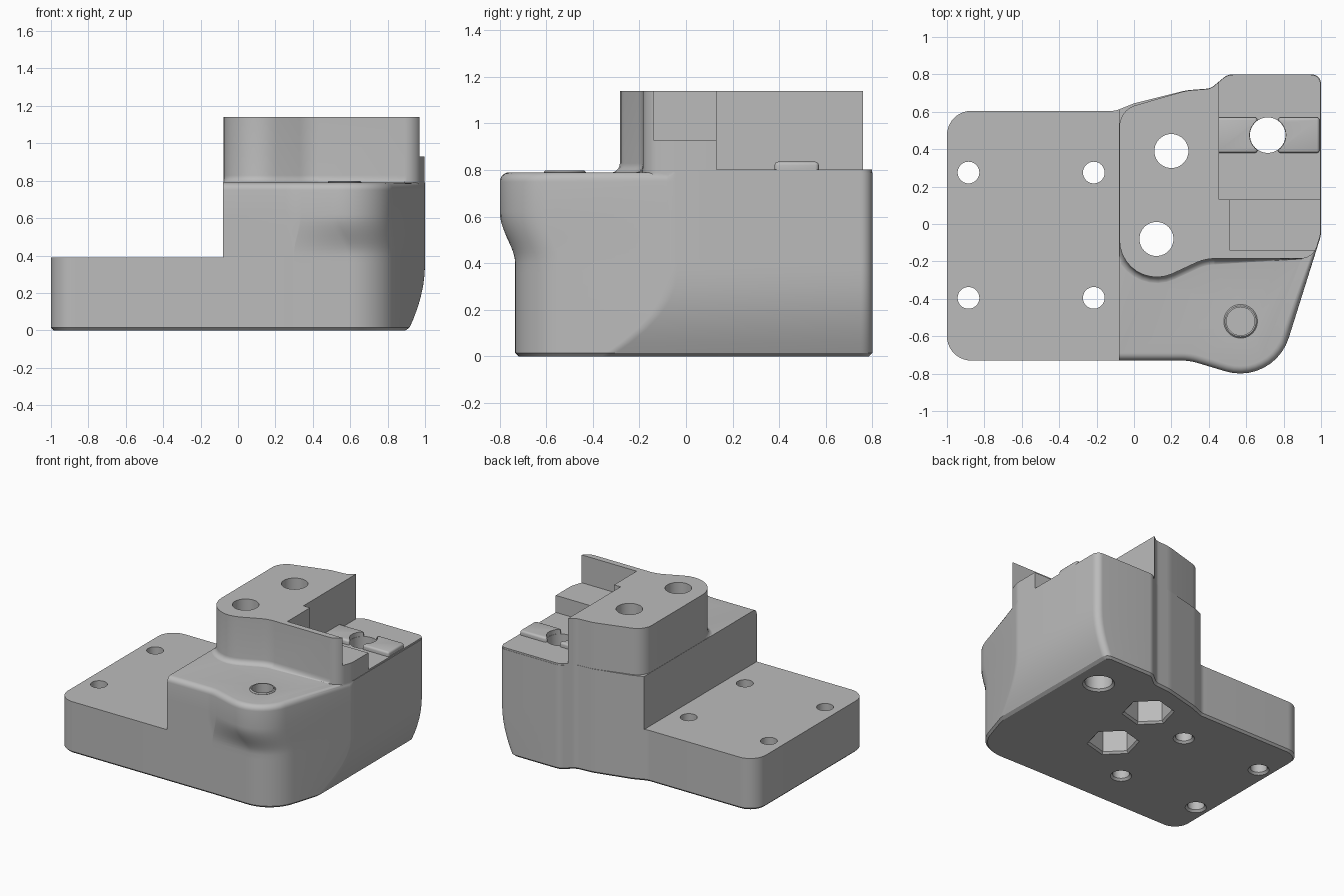
import bpy, bmesh, math
from mathutils import Vector

if "Cube" in bpy.data.objects:
    bpy.data.objects.remove(bpy.data.objects["Cube"])

grey = bpy.data.materials.new("plain grey")
grey.use_nodes = True
grey.diffuse_color = (0.5, 0.5, 0.5, 1)
grey.node_tree.nodes["Principled BSDF"].inputs["Base Color"].default_value = (0.5, 0.5, 0.5, 1)


def clamp(v):
    return max(0.0, min(1.0, v))


def rounded(corners, seg=10):
    """Polygon of (x, y, radius) corners with filleted corners."""
    pts = []
    for i, (x, y, r) in enumerate(corners):
        p = Vector((x, y))
        a = (Vector(corners[i - 1][:2]) - p).normalized()
        b = (Vector(corners[(i + 1) % len(corners)][:2]) - p).normalized()
        half = a.angle(b) / 2
        centre = p + (a + b).normalized() * (r / math.sin(half))
        start = p + a * (r / math.tan(half)) - centre
        end = p + b * (r / math.tan(half)) - centre
        sweep = start.angle_signed(end)
        for k in range(seg + 1):
            t = -sweep * k / seg
            c, s = math.cos(t), math.sin(t)
            pts.append(centre + Vector((start.x * c - start.y * s, start.x * s + start.y * c)))
    return pts


def inset(pts, amount):
    """Move each point inwards by amount(point)."""
    out = []
    for i, p in enumerate(pts):
        t = (pts[(i + 1) % len(pts)] - pts[i - 1]).normalized()
        out.append(p + Vector((-t.y, t.x)) * amount(p))
    return out


def loft(name, rings):
    """Solid through a list of (outline, z)."""
    bm = bmesh.new()
    rows = [[bm.verts.new((p.x, p.y, z)) for p in ring] for ring, z in rings]
    n = len(rows[0])
    for low, high in zip(rows, rows[1:]):
        for i in range(n):
            j = (i + 1) % n
            bm.faces.new((low[i], low[j], high[j], high[i]))
    bm.faces.new(rows[0][::-1])
    bm.faces.new(rows[-1])
    bmesh.ops.recalc_face_normals(bm, faces=bm.faces)
    mesh = bpy.data.meshes.new(name)
    bm.to_mesh(mesh)
    bm.free()
    mesh.materials.append(grey)
    ob = bpy.data.objects.new(name, mesh)
    bpy.context.collection.objects.link(ob)
    return ob


def box(name, x0, x1, y0, y1, z0, z1):
    ring = [Vector(p) for p in ((x0, y0), (x1, y0), (x1, y1), (x0, y1))]
    return loft(name, [(ring, z0), (ring, z1)])


def circle(x, y, r, n=40, turn=0.0):
    return [Vector((x + r * math.cos(turn + math.tau * i / n),
                    y + r * math.sin(turn + math.tau * i / n))) for i in range(n)]


def bake(ob):
    deps = bpy.context.evaluated_depsgraph_get()
    mesh = bpy.data.meshes.new_from_object(ob.evaluated_get(deps))
    ob.modifiers.clear()
    ob.data = mesh


def combine(ob, tool, operation="DIFFERENCE"):
    mod = ob.modifiers.new("bool", "BOOLEAN")
    mod.operation, mod.solver, mod.object = operation, "EXACT", tool
    bake(ob)
    bpy.data.objects.remove(tool)


def smooth(ob):
    bpy.ops.object.select_all(action="DESELECT")
    ob.select_set(True)
    bpy.context.view_layer.objects.active = ob
    bpy.ops.object.shade_smooth_by_angle(angle=math.radians(30))


# Base: footprint with a front bulge near the top and a side curving in below
def footprint(z):
    bulge = clamp((z - 0.4) / 0.22)
    bulge = bulge * bulge * (3 - 2 * bulge)
    side = 1 - 0.09 * clamp(1 - z / 0.36) ** 2
    side_y = -0.73 + (side - 0.789) / 0.315
    return rounded([
        (-1, -0.73, 0.13), (0.297, -0.73, 0.3),
        (0.787 - 0.04 * bulge, -0.736 - 0.129 * bulge, 0.272),
        (side, side_y, 0.15), (side, 0.8, 0.05), (0.5, 0.8, 0.08),
        (0.41, 0.725, 0.08), (0.28, 0.715, 0.3), (0, 0.645, 0.2),
        (-0.1, 0.605, 0.1), (-1, 0.605, 0.13)])


rings = [(inset(footprint(0), lambda p: 0.015), 0), (footprint(0.015), 0.015)]
rings += [(footprint(z), z) for z in [0.06 * i for i in range(1, 7)]]
rings += [(footprint(0.4 + 0.022 * i), 0.4 + 0.022 * i) for i in range(11)]
for i in range(7):
    a = math.radians(15 * i)
    z = 0.75 + 0.04 * math.sin(a)
    d = 0.04 * (1 - math.cos(a))
    rings.append((inset(footprint(z), lambda p: d * clamp((-0.05 - p.y) / 0.1)), z))
housing = loft("housing", rings)
combine(housing, box("plate_clearance", -1.2, -0.08, -1, 1, 0.39, 1))

# Tower: raised block with a filleted foot at the front
outline = rounded([
    (-0.078, -0.398, 0.2), (0.379, -0.185, 0.25), (0.957, -0.185, 0.09),
    (0.997, -0.06, 0.1), (0.997, 0.798, 0.05), (0.5, 0.798, 0.08),
    (0.41, 0.723, 0.08), (0.28, 0.713, 0.3), (-0.078, 0.61, 0.12)])
rings = [(outline, 0.7)]
for i in range(7):
    a = math.radians(15 * i)
    d = -0.04 * (1 - math.sin(a))
    flare = inset(outline, lambda p: d * clamp((-0.1 - p.y) / 0.08) * clamp((0.9 - p.x) / 0.1))
    for p in flare:
        p.x = max(p.x, -0.078)
    rings.append((flare, 0.829 - 0.04 * math.cos(a)))
rings.append((outline, 1.14))
tower = loft("tower", rings)
combine(tower, box("tray_space", 0.455, 1.2, 0.13, 1, 0.802, 1.3))
combine(tower, box("ledge_space", 0.51, 1.2, -0.14, 0.131, 0.93, 1.3))
combine(housing, tower, "UNION")

# Raised rim and blind hole on the front deck
rim = circle(0.57, -0.52, 0.09)
combine(housing, loft("rim", [(rim, 0.7), (rim, 0.792), (circle(0.57, -0.52, 0.083), 0.799)]), "UNION")
socket = circle(0.57, -0.52, 0.075)
combine(housing, loft("socket", [(socket, 0.45), (socket, 0.9)]))


# Through holes, with a small chamfer at the underside
def drill(x, y, r):
    hole = circle(x, y, r)
    combine(housing, loft("drill", [(circle(x, y, r + 0.02), -0.005), (hole, 0.015), (hole, 1.3)]))


for x in (-0.885, -0.215):
    for y in (0.275, -0.395):
        drill(x, y, 0.058)
drill(0.715, 0.475, 0.095)

# Tower bolt holes with hexagonal nut pockets underneath
for x, y in ((0.2, 0.39), (0.12, -0.08)):
    drill(x, y, 0.091)
    pocket = circle(x, y, 0.165, 6, math.radians(15))
    wide = circle(x, y, 0.185, 6, math.radians(15))
    combine(housing, loft("pocket", [(wide, -0.005), (pocket, 0.015), (pocket, 0.4)]))
smooth(housing)

# Raised pads either side of the tray hole
for name, x0, x1 in (("left_pad", 0.77, 0.992), ("right_pad", 0.44, 0.66)):
    pad = box(name, x0, x1, 0.38, 0.57, 0.77, 0.836)
    bevel = pad.modifiers.new("bevel", "BEVEL")
    bevel.width, bevel.segments = 0.015, 3
    bake(pad)
    ring = circle(0.715, 0.475, 0.097)
    combine(pad, loft("pad_hole", [(ring, 0.6), (ring, 1)]))
    smooth(pad)
